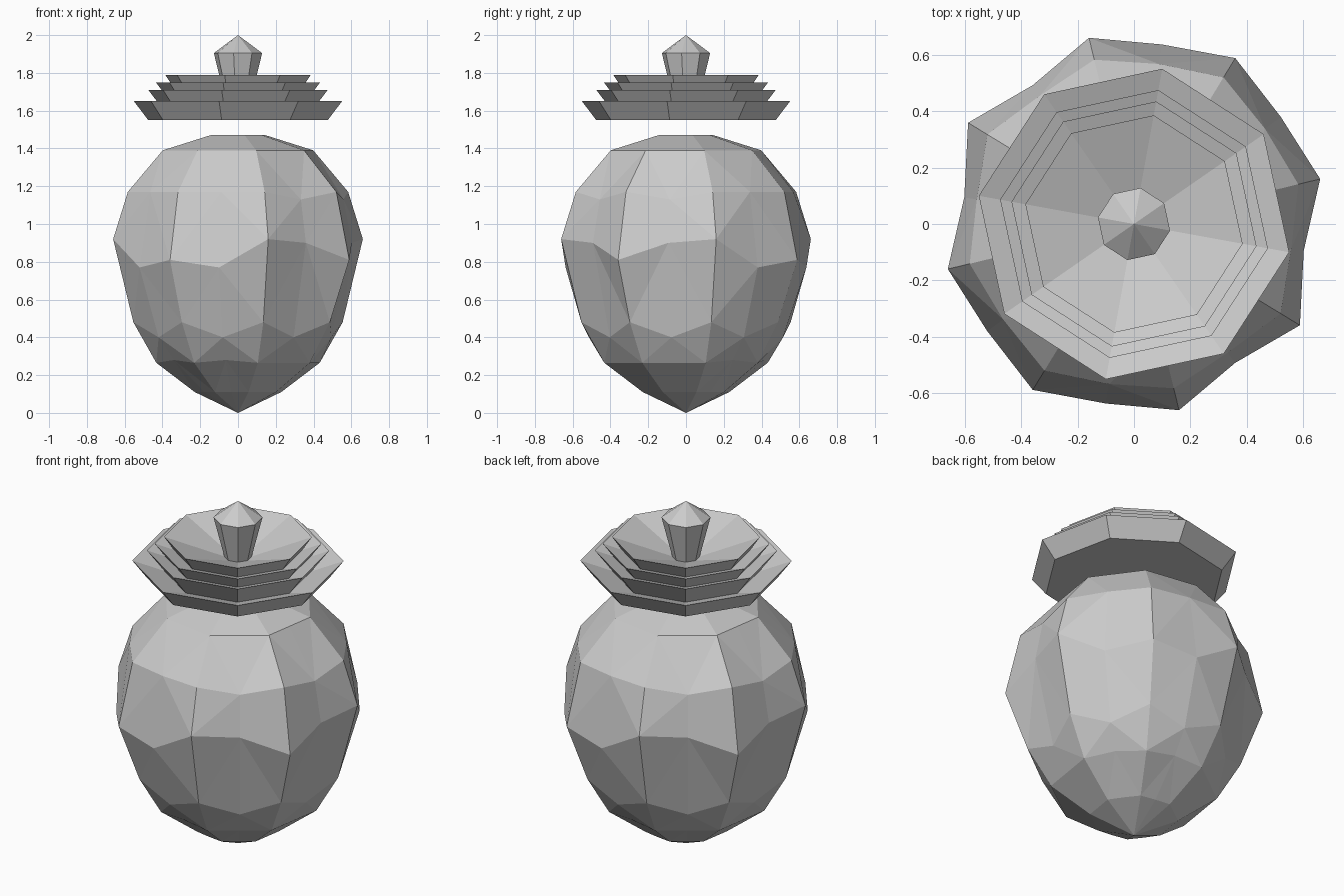
import bpy, bmesh
from math import cos, sin, radians

if "Cube" in bpy.data.objects:
    bpy.data.objects.remove(bpy.data.objects["Cube"])


def lathe(name, columns, start, closed_top=False, closed_bottom=False):
    """Skin evenly spaced columns of (r, z) points; r = 0 ends become poles."""
    bm = bmesh.new()
    n = len(columns)
    rows = []
    for k in range(len(columns[0])):
        if columns[0][k][0] == 0:
            rows.append([bm.verts.new((0, 0, columns[0][k][1]))] * n)
            continue
        ring = []
        for i, col in enumerate(columns):
            a = radians(start + 360 * i / n)
            r, z = col[k]
            ring.append(bm.verts.new((r * cos(a), r * sin(a), z)))
        rows.append(ring)
    for low, high in zip(rows, rows[1:]):
        for i in range(n):
            j = (i + 1) % n
            face = []
            for v in (low[i], low[j], high[j], high[i]):
                if v not in face:
                    face.append(v)
            bm.faces.new(face)
    if closed_bottom:
        bm.faces.new(rows[0][::-1])
    if closed_top:
        bm.faces.new(rows[-1])
    bmesh.ops.triangulate(bm, faces=[f for f in bm.faces if len(f.verts) == 4])
    bmesh.ops.recalc_face_normals(bm, faces=bm.faces[:])
    mesh = bpy.data.meshes.new(name)
    bm.to_mesh(mesh)
    bm.free()
    obj = bpy.data.objects.new(name, mesh)
    bpy.context.collection.objects.link(obj)
    return obj


# Faceted body: two kinds of ridge, with bulged or dented strips between them
ridge_a = [(0, 0), (.235, .11), (.445, .265), (.57, .48), (.68, .92), (.60, 1.17), (.41, 1.39), (.15, 1.47)]
ridge_b = [(0, 0), (.235, .11), (.445, .265), (.57, .48), (.69, .81), (.61, 1.17), (.41, 1.39), (.15, 1.47)]
bulge = [(0, 0), (.22, .11), (.42, .28), (.52, .40), (.645, .77), (.575, 1.17), (.379, 1.39), (.139, 1.47)]
dent = [(0, 0), (.217, .11), (.411, .265), (.50, .40), (.61, .90), (.565, 1.13), (.379, 1.39), (.139, 1.47)]
half = [ridge_a, bulge, ridge_b, bulge, ridge_a, dent, ridge_b, dent]
lathe("body", half * 2, 13.6, closed_top=True)

# Tiered lid: stacked flaring rims with a shallow dish on top of each
lid = [(.483, 1.55), (.56, 1.65), (.39, 1.59), (.483, 1.71), (.385, 1.675),
       (.442, 1.75), (.34, 1.714), (.392, 1.79), (0, 1.65)]
lathe("lid", [lid] * 8, -10.3, closed_bottom=True)

# Knob: tapered stem with a pointed cap
knob = [(.066, 1.65), (.13, 1.905), (0, 2.0)]
lathe("knob", [knob] * 8, -10.3, closed_bottom=True)
